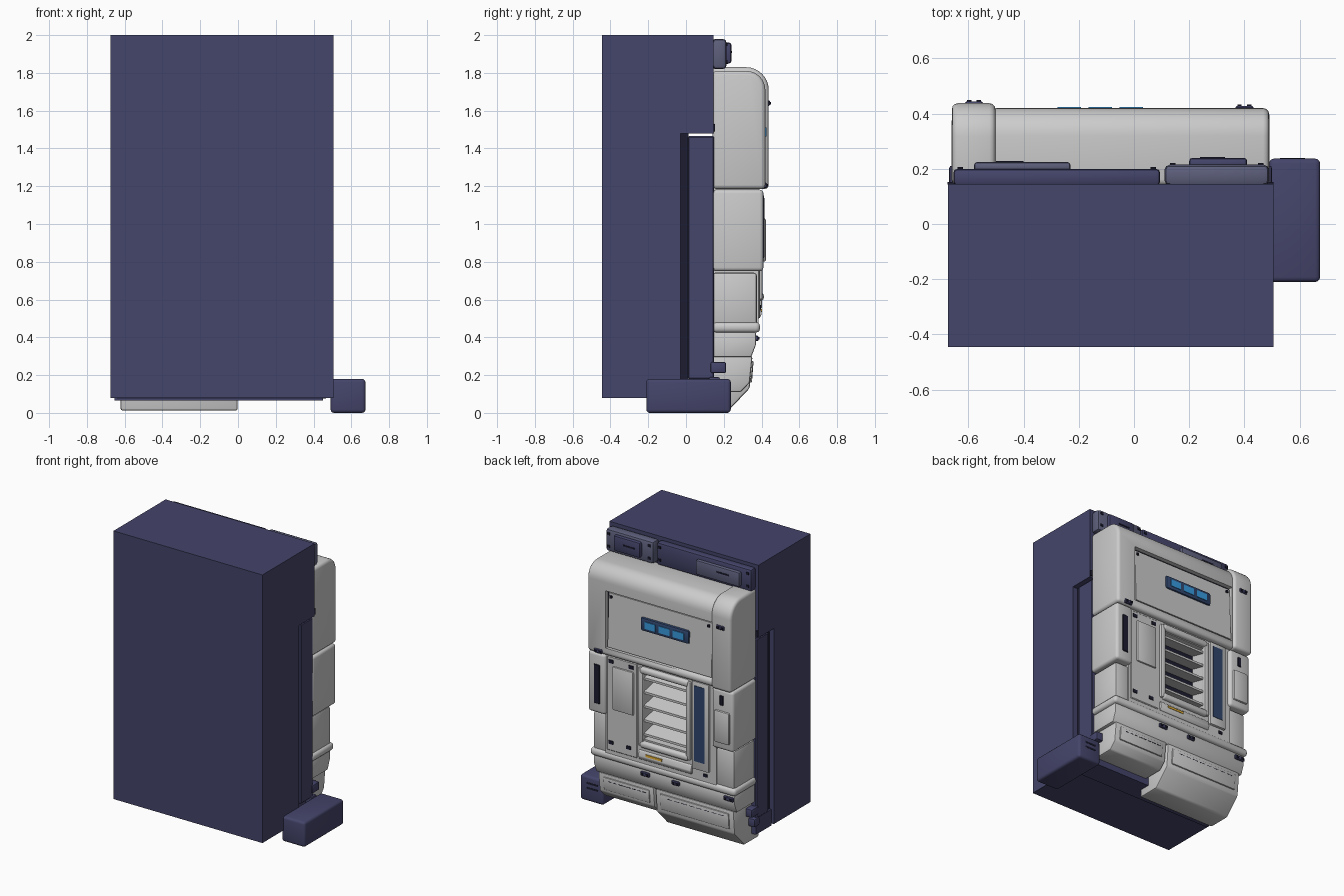
import bpy, bmesh, math

if "Cube" in bpy.data.objects:
    bpy.data.objects.remove(bpy.data.objects["Cube"])

def material(name, r, g, b):
    m = bpy.data.materials.new(name)
    m.diffuse_color = (r, g, b, 1)
    m.use_nodes = True
    m.node_tree.nodes["Principled BSDF"].inputs["Base Color"].default_value = m.diffuse_color
    return m

NAVY = material("navy", .058, .058, .145)
SLATE = material("slate", .11, .115, .2)
DARK = material("dark", .012, .012, .03)
BLUE = material("screen_blue", .04, .33, .75)
GLASS = material("deep_blue", .03, .06, .15)
YELLOW = material("yellow", .8, .45, .04)

def prism(name, x0, x1, pts, mat=None, bevel=0.0, seg=2):
    """Extrude a (y, z) profile along x and round its sharp edges."""
    bm = bmesh.new()
    a = [bm.verts.new((x0, y, z)) for y, z in pts]
    b = [bm.verts.new((x1, y, z)) for y, z in pts]
    bm.faces.new(a)
    bm.faces.new(b[::-1])
    n = len(pts)
    for i in range(n):
        j = (i + 1) % n
        bm.faces.new((a[i], b[i], b[j], a[j]))
    bmesh.ops.recalc_face_normals(bm, faces=bm.faces)
    if bevel:
        edges = [e for e in bm.edges if e.calc_face_angle(0) > .6]
        bmesh.ops.bevel(bm, geom=edges, offset=bevel, segments=seg, profile=.5,
                        affect='EDGES', clamp_overlap=True)
    me = bpy.data.meshes.new(name)
    bm.to_mesh(me)
    bm.free()
    ob = bpy.data.objects.new(name, me)
    bpy.context.collection.objects.link(ob)
    if mat:
        me.materials.append(mat)
    bpy.ops.object.select_all(action='DESELECT')
    ob.select_set(True)
    bpy.context.view_layer.objects.active = ob
    bpy.ops.object.shade_smooth_by_angle(angle=math.radians(35))
    return ob

def box(name, x0, x1, y0, y1, z0, z1, mat=None, bevel=0.0, seg=2):
    return prism(name, x0, x1, [(y0, z0), (y1, z0), (y1, z1), (y0, z1)], mat, bevel, seg)

def hood_profile(y1, z0, z1, r, n=8):
    arc = [(y1 - r + r * math.cos(t), z1 - r + r * math.sin(t))
           for t in (math.pi / 2 * i / n for i in range(n + 1))]
    return [(.14, z0), (y1, z0)] + arc + [(.14, z1)]

def cut(ob, cutter):
    m = ob.modifiers.new("cut", 'BOOLEAN')
    m.object, m.operation, m.solver = cutter, 'DIFFERENCE', 'EXACT'
    bpy.context.view_layer.objects.active = ob
    bpy.ops.object.modifier_apply(modifier=m.name)
    bpy.data.objects.remove(cutter)

def clip(name, x, y, z, w=.065):
    box(name, x - w / 2, x + w / 2, y - .02, y + .008, z - .015, z + .015, NAVY, .005, 1)
    for s in (-1, 1):
        box(name + "_stud", x + s * w * .27 - .008, x + s * w * .27 + .008,
            y, y + .014, z - .007, z + .007, DARK)

# Navy cabinet: front block, top block and separate lower block behind a groove
box("cabinet_front", -.675, .505, -.445, -.03, .08, 2, NAVY)
box("cabinet_top", -.675, .505, -.03, .145, 1.48, 2, NAVY)
box("cabinet_groove", -.64, .465, -.03, .012, .075, 1.48, DARK)
box("cabinet_lower", -.66, .49, .01, .148, .18, 1.465, NAVY, .006, 1)
box("cabinet_base", -.655, .45, -.03, .145, .065, .18, NAVY)
box("cabinet_top_seam", -.676, .506, .143, .153, 1.49, 1.53, DARK)

# Modules above the hood
box("top_module_wide", -.655, .095, .14, .2, 1.82, 1.98, NAVY, .015)
box("top_module_wide_plate", -.58, -.23, .19, .225, 1.845, 1.95, SLATE, .012)
box("top_module_wide_slot", -.5, -.4, .2, .228, 1.905, 1.915, DARK)
box("top_module_small", .11, .49, .14, .215, 1.82, 1.98, SLATE, .02)
box("top_module_small_plate", .2, .41, .2, .24, 1.85, 1.96, NAVY, .012)
box("top_module_small_slot", .24, .33, .22, .243, 1.905, 1.915, DARK)
for x, y in ((-.63, .2), (.07, .2), (.14, .215), (.46, .215)):
    for z in (1.86, 1.95):
        box("module_stud", x - .01, x + .01, y - .01, y + .006, z - .008, z + .008, DARK)

# Foot box and small side brackets
box("foot_box", .49, .675, -.21, .237, 0, .18, NAVY, .018, 3)
for z in (.09, .125):
    box("foot_box_slot", .53, .62, .22, .239, z, z + .012, DARK)
for x0, x1 in ((.42, .5), (-.67, -.6)):
    box("bracket_upper", x0, x1, .13, .212, .21, .27, NAVY, .01)
    box("bracket_lower", x0, x1, .12, .18, .13, .19, NAVY, .01)

# Rounded hood with recessed panel and its corner column
hood = prism("hood", -.52, .49, hood_profile(.42, 1.185, 1.81, .1), None, .022, 3)
cut(hood, box("hood_cutter", -.499, .345, .385, .5, 1.24, 1.65))
prism("hood_column", -.66, -.502, hood_profile(.438, 1.185, 1.83, .12), None, .022, 3)
box("hood_recess", -.499, .345, .38, .388, 1.24, 1.65, DARK)
prism("hood_panel", -.492, .33, [(.38, 1.25), (.416, 1.25), (.402, 1.635), (.38, 1.635)])
for x, z in ((-.465, 1.61), (.31, 1.61), (-.465, 1.28)):
    box("panel_stud", x - .008, x + .008, .39, .414, z - .008, z + .008, DARK)

# Display with three screens
box("display_frame", -.315, .068, .39, .421, 1.44, 1.535, GLASS, .012)
for x in (-.235, -.122, -.01):
    box("display_screen", x - .043, x + .043, .4, .425, 1.463, 1.512, BLUE)

# Middle body, built around the louvre opening
box("body_left", .065, .37, .14, .385, .46, 1.19)
box("body_right", -.51, -.28, .14, .385, .46, 1.19)
box("body_above_louvres", -.28, .065, .14, .385, 1.115, 1.19)
box("body_below_louvres", -.28, .065, .14, .385, .46, .65)
box("louvre_back", -.28, .065, .14, .27, .65, 1.115, DARK)
for x0, x1 in ((.062, .1), (-.315, -.277)):
    box("louvre_post", x0, x1, .37, .405, .6, 1.16, None, .01)
for z in (1.145, .615):
    box("louvre_rail", -.3, .085, .36, .412, z - .024, z + .024, None, .02, 4)
for i in range(5):
    z = .675 + i * .1
    prism("louvre", -.278, .063, [(.26, z + .03), (.385, z), (.385, z + .016), (.26, z + .046)])
prism("louvre_tray", -.32, .1, [(.3, .5), (.39, .5), (.402, .525), (.392, .565), (.3, .585)],
      None, .006)
box("warning_label", -.09, .04, .38, .403, .535, .55, YELLOW)

# Access panel left of the louvres
box("access_frame", .115, .355, .37, .391, .5, 1.175, None, .005, 1)
box("access_plate", .14, .305, .38, .402, .8, 1.11, None, .008)
for x, z in ((.32, 1.14), (.16, 1.14), (.32, .56), (.18, .56)):
    box("access_stud", x - .018, x + .018, .38, .396, z - .012, z + .012, DARK)

# Tall glass strip right of the louvres
box("strip_frame", -.46, -.325, .37, .402, .55, 1.18, None, .008)
box("strip_glass", -.43, -.348, .38, .405, .61, 1.15, GLASS)
box("strip_stud", -.44, -.41, .38, .392, .51, .53, DARK)

# Side blocks flanking the middle body
box("left_block", .355, .492, .14, .41, .75, 1.182, None, .02, 3)
box("left_block_slot", .395, .442, .39, .415, .82, 1.1, DARK, .004, 1)
box("left_lower_block", .34, .472, .14, .375, .46, .742, None, .015)
box("right_block", -.66, -.49, .14, .41, .75, 1.182, None, .02, 3)
box("right_block_plate", -.635, -.515, .4, .424, .8, 1.03, None, .012)
box("right_block_slot", -.585, -.555, .39, .416, 1.07, 1.14, DARK, .004, 1)
box("right_lower_block", -.645, -.485, .14, .375, .46, .742, None, .015)

# Belt and sloped skirt
box("belt", -.662, .49, .14, .392, .425, .48, None, .022, 3)
prism("skirt", -.645, .472, [(.14, .295), (.345, .295), (.37, .36), (.37, .43), (.14, .43)],
      None, .008)
for x, w in ((.06, .07), (-.18, .06), (-.6, .08)):
    clip("belt_clip", x, .375, .395, w)
clip("hood_clip_left", .4, .42, 1.205)
clip("hood_clip_column", -.58, .436, 1.64)

# Lower drawers with raised plates
prism("left_drawer", .012, .45, [(.1, .11), (.29, .11), (.337, .16), (.352, .3), (.1, .3)],
      None, .01)
prism("left_drawer_plate", .045, .41, [(.32, .18), (.348, .18), (.357, .275), (.32, .275)],
      None, .006)
prism("right_drawer", -.622, -.002,
      [(.06, .012), (.225, .012), (.337, .13), (.352, .3), (.06, .3)], None, .012)
prism("right_drawer_plate", -.585, -.04, [(.32, .16), (.349, .16), (.358, .275), (.32, .275)],
      None, .006)
for x0, x1, z in ((.07, .38, .25), (-.55, -.08, .25)):
    n = 8
    w = (x1 - x0) / n
    for i in range(n):
        box("drawer_groove", x0 + i * w, x0 + (i + .7) * w, .33, .3565, z, z + .004, DARK)
